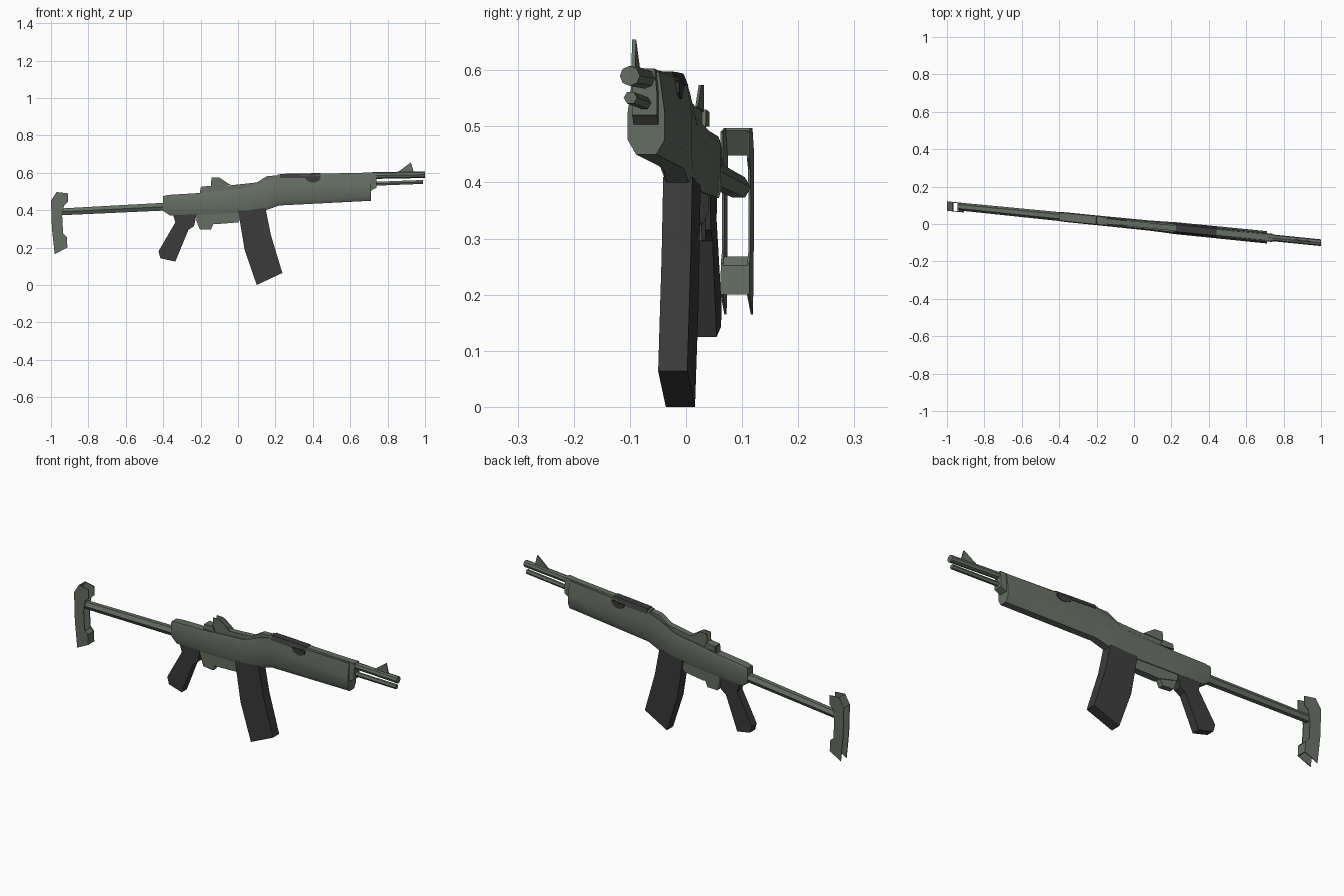
import bpy, bmesh, math
from mathutils import Vector

if "Cube" in bpy.data.objects:
    bpy.data.objects.remove(bpy.data.objects["Cube"])


def material(name, rgb):
    m = bpy.data.materials.new(name)
    m.diffuse_color = (*rgb, 1)
    m.use_nodes = True
    m.node_tree.nodes["Principled BSDF"].inputs["Base Color"].default_value = m.diffuse_color
    return m


OLIVE = material("olive grey", (0.13, 0.155, 0.125))
DARK = material("charcoal", (0.043, 0.043, 0.043))
SLOPE = -0.1     # the whole model is turned slightly: y follows x


def finish(name, bm, mat, smooth=None):
    for v in bm.verts:
        v.co.y += SLOPE * v.co.x
    bmesh.ops.recalc_face_normals(bm, faces=bm.faces)
    me = bpy.data.meshes.new(name)
    bm.to_mesh(me)
    bm.free()
    me.materials.append(mat)
    ob = bpy.data.objects.new(name, me)
    bpy.context.collection.objects.link(ob)
    if smooth:
        bpy.ops.object.select_all(action='DESELECT')
        bpy.context.view_layer.objects.active = ob
        ob.select_set(True)
        bpy.ops.object.shade_smooth_by_angle(angle=math.radians(smooth))
    return ob


def plate(name, pts, half, mat, y=0.0):
    """Side profile (x, z) given a thickness across y."""
    bm = bmesh.new()
    a = [bm.verts.new((x, y - half, z)) for x, z in pts]
    b = [bm.verts.new((x, y + half, z)) for x, z in pts]
    bm.faces.new(a)
    bm.faces.new(b[::-1])
    for i in range(len(pts)):
        j = (i + 1) % len(pts)
        bm.faces.new((a[i], a[j], b[j], b[i]))
    return finish(name, bm, mat)


def loft(name, rings, mat, smooth=None):
    bm = bmesh.new()
    rows = [[bm.verts.new(p) for p in r] for r in rings]
    n = len(rows[0])
    for r, s in zip(rows, rows[1:]):
        for i in range(n):
            bm.faces.new((r[i], r[(i + 1) % n], s[(i + 1) % n], s[i]))
    bm.faces.new(rows[0])
    bm.faces.new(rows[-1][::-1])
    return finish(name, bm, mat, smooth)


def section(x, levels):
    """Symmetric cross-section from (half width, z) levels, bottom to top."""
    return ([Vector((x, w, z)) for w, z in levels] +
            [Vector((x, -w, z)) for w, z in reversed(levels)])


def tube(name, start, end, r0, r1, sides, mat, smooth=None):
    rings = []
    for (x, z), r in ((start, r0), (end, r1)):
        rings.append([Vector((x, r * math.cos(2 * math.pi * i / sides),
                              z + r * math.sin(2 * math.pi * i / sides)))
                      for i in range(sides)])
    return loft(name, rings, mat, smooth)


# Receiver and fore-end in one loft
loft("receiver_and_foreend", [
    section(-0.40, [(.018, .396), (.023, .405), (.024, .46), (.020, .476)]),
    section(-0.365, [(.022, .372), (.026, .385), (.026, .468), (.021, .482)]),
    section(-0.20, [(.022, .378), (.026, .390), (.026, .480), (.021, .492)]),
    section(0.06, [(.022, .388), (.027, .402), (.027, .500), (.020, .520)]),
    section(0.15, [(.020, .400), (.028, .420), (.029, .515), (.022, .560)]),
    section(0.22, [(.018, .425), (.032, .450), (.032, .525), (.023, .580)]),
    section(0.71, [(.018, .450), (.033, .476), (.033, .525), (.023, .597)]),
], OLIVE, 40)

# Top cover, bolt housing and front collar
plate("top_cover", [(-.205, .485), (-.2, .522), (-.14, .527), (-.04, .533),
                    (.10, .548), (.155, .582), (.28, .590), (.28, .55),
                    (.05, .49)], .015, OLIVE)
loft("front_collar", [
    section(.70, [(.022, .498), (.022, .56), (.018, .601)]),
    section(.74, [(.022, .520), (.022, .56), (.018, .603)])], OLIVE)
loft("top_guard", [
    section(.21, [(.024, .565), (.016, .590)]),
    section(.71, [(.024, .580), (.016, .601)])], OLIVE)

# Dark vent panel over the fore-end
loft("vent_panel", [
    section(.225, [(.027, .572), (.018, .594)]),
    section(.36, [(.0275, .572), (.018, .597)]),
    section(.365, [(.031, .562), (.027, .580), (.018, .597)][::2]),
    section(.44, [(.030, .570), (.018, .598)])], DARK)
for s in (-1, 1):
    plate("vent_side", [(.36, .578), (.37, .558), (.39, .549), (.415, .549),
                        (.435, .560), (.44, .580)], .003, DARK, s * .029)

# Barrel, gas tube and sights
tube("barrel", (.72, .585), (1.0, .590), .018, .018, 8, OLIVE)
tube("lower_tube", (.70, .540), (.99, .551), .012, .012, 6, OLIVE)
plate("front_sight", [(.85, .600), (.91, .645), (.925, .655), (.94, .602)],
      .0035, OLIVE)
for s in (-1, 1):
    plate("rear_sight_leaf", [(-.145, .525), (-.142, .574), (-.10, .574),
                              (-.04, .535)], .0025, OLIVE, .015 * s)
plate("rear_sight_base", [(-.20, .50), (-.195, .526), (-.14, .530),
                          (-.13, .50)], .022, OLIVE)

# Trigger housing, trigger guard
plate("trigger_housing", [(-.23, .39), (-.22, .345), (-.12, .325),
                          (.005, .335), (.015, .40)], .018, OLIVE)
plate("trigger_guard", [(-.225, .35), (-.205, .298), (-.145, .296),
                        (-.12, .35)], .014, OLIVE)

# Grip and curved magazine
plate("grip", [(-.35, .385), (-.22, .385), (-.235, .315), (-.265, .295),
               (-.335, .125), (-.415, .143), (-.425, .18), (-.335, .335)],
      .021, DARK)
plate("magazine", [(0, .40), (.147, .41), (.175, .27), (.237, .064),
                   (.10, 0), (.035, .19)], .026, DARK)

# Stock rod
tube("stock_rod", (-.945, .391), (-.39, .419), .021, .024, 6, OLIVE, 30)

# Butt: two thin side plates joined by folded strips
BUTT = [(-1, .45), (-.97, .497), (-.91, .49), (-.91, .443), (-.93, .425),
        (-.94, .37), (-.935, .275), (-.915, .255), (-.912, .20), (-.98, .165),
        (-.995, .30)]
for s in (-1, 1):
    plate("butt_side", BUTT, .002, OLIVE, .0235 * s - .004)
plate("butt_top_strip", [(-1, .45), (-.97, .497), (-.966, .493), (-.996, .448)],
      .0235, OLIVE, -.004)
plate("butt_toe_strip", [(-.932, .268), (-.915, .252), (-.912, .20),
                         (-.917, .20), (-.920, .248), (-.936, .266)],
      .0235, OLIVE, -.004)
